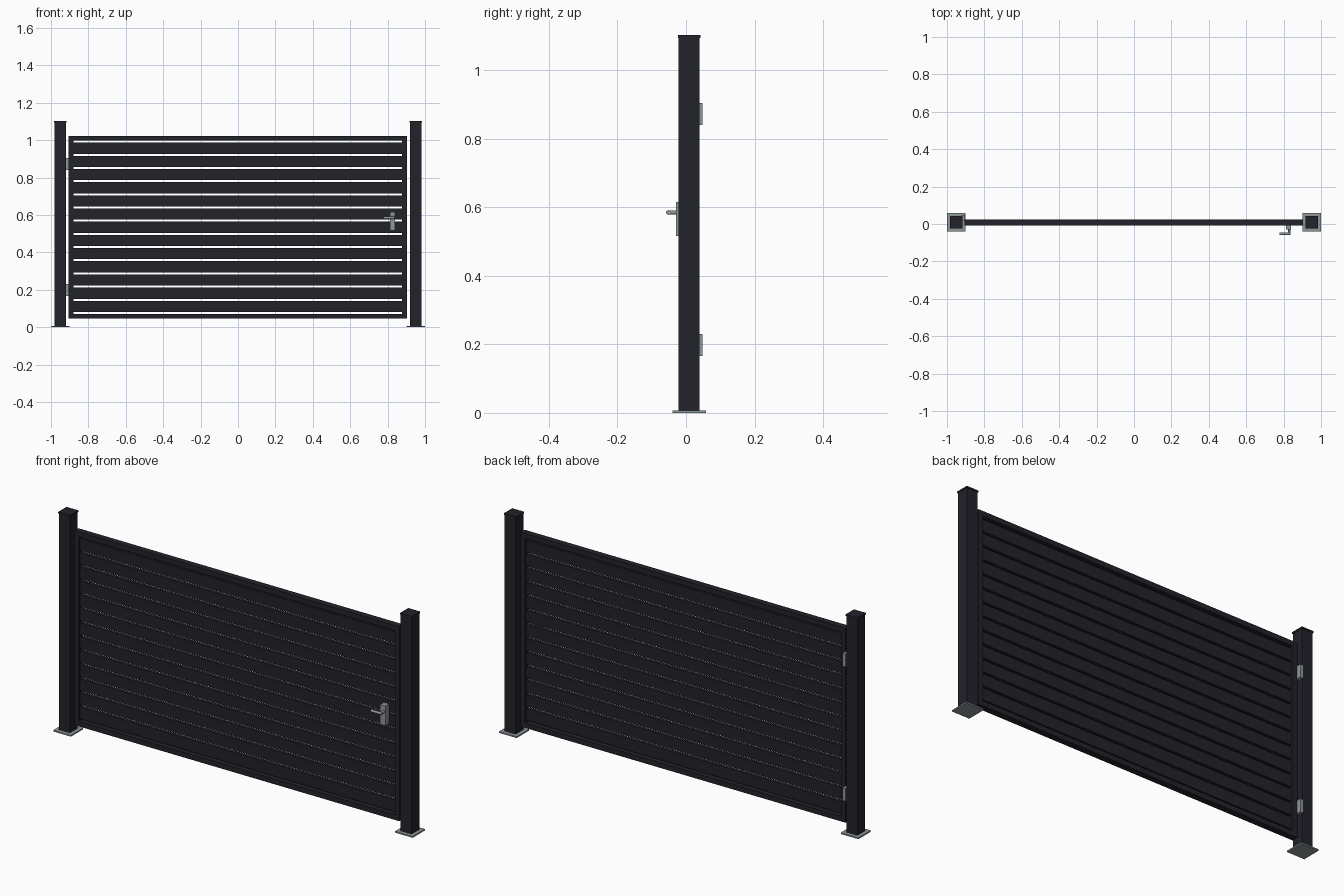
import bpy, math
from mathutils import Matrix

if "Cube" in bpy.data.objects:
    bpy.data.objects.remove(bpy.data.objects["Cube"])

def material(name, rgb):
    m = bpy.data.materials.new(name)
    m.diffuse_color = (*rgb, 1)
    m.use_nodes = True
    m.node_tree.nodes["Principled BSDF"].inputs["Base Color"].default_value = m.diffuse_color
    return m

PAINT = material("anthracite_paint", (0.0165, 0.0160, 0.0240))
SLAT = material("charcoal_slat", (0.0165, 0.0160, 0.0220))
METAL = material("brushed_steel", (0.27, 0.31, 0.33))
CY = 0.009  # depth centre of gate and posts

def box(name, x, y, z, mat):
    """Box from (min, max) pairs."""
    bpy.ops.mesh.primitive_cube_add(size=1)
    o = bpy.context.object
    o.name = name
    o.data.transform(Matrix.LocRotScale(
        [(a + b) / 2 for a, b in (x, y, z)], None,
        [b - a for a, b in (x, y, z)]))
    o.data.materials.append(mat)
    return o

def around(c, half):
    return (c - half, c + half)

def rod(name, radius, length, loc, rot, mat):
    bpy.ops.mesh.primitive_cylinder_add(vertices=16, radius=radius, depth=length,
                                        location=loc, rotation=rot)
    o = bpy.context.object
    o.name = name
    o.data.materials.append(mat)
    bpy.ops.object.shade_smooth_by_angle()
    return o

# Posts with caps and base plates
for side, sx in (("left", -1), ("right", 1)):
    px = 0.951 * sx
    box(side + "_base_plate", around(px, 0.049), around(CY, 0.049), (0, 0.007), METAL)
    box(side + "_post", around(px, 0.0305), around(CY, 0.0305), (0.007, 1.096), PAINT)
    box(side + "_post_cap", around(px, 0.033), around(CY, 0.033), (1.095, 1.103), PAINT)

# Gate frame
X0, X1, Z0, Z1, W = -0.906, 0.903, 0.045, 1.023, 0.0255
fy = around(CY, 0.016)
box("left_stile", (X0, X0 + W), fy, (Z0, Z1), PAINT)
box("right_stile", (X1 - W, X1), fy, (Z0, Z1), PAINT)
box("bottom_rail", (X0 + W, X1 - W), fy, (Z0, Z0 + W), PAINT)
box("top_rail", (X0 + W, X1 - W), fy, (Z1 - W, Z1), PAINT)

# Horizontal slats with even gaps
COUNT, GAP = 13, 0.0107
inner = Z1 - Z0 - 2 * W
height = (inner - GAP * (COUNT + 1)) / COUNT
for i in range(COUNT):
    z = Z0 + W + GAP + i * (height + GAP)
    box(f"slat_{i + 1}", (X0 + W - 0.005, X1 - W + 0.005), around(CY, 0.0087),
        (z, z + height), SLAT)

# Hinges in the gap beside the left post
for name, zc in (("lower_hinge", 0.198), ("upper_hinge", 0.873)):
    box(name, (-0.922, -0.904), (0.018, 0.048), around(zc, 0.0325), METAL)

# Handle: back plate, neck and lever
HX, HZ = 0.826, 0.585
box("handle_plate", around(HX, 0.0145), (0.002, -0.029)[::-1], (0.517, 0.616), METAL)
rod("handle_neck", 0.006, 0.030, (HX + 0.004, -0.040, HZ), (math.pi / 2, 0, 0), METAL)
rod("handle_lever", 0.0068, 0.060, (0.807, -0.0515, HZ), (0, math.pi / 2, 0), METAL)
